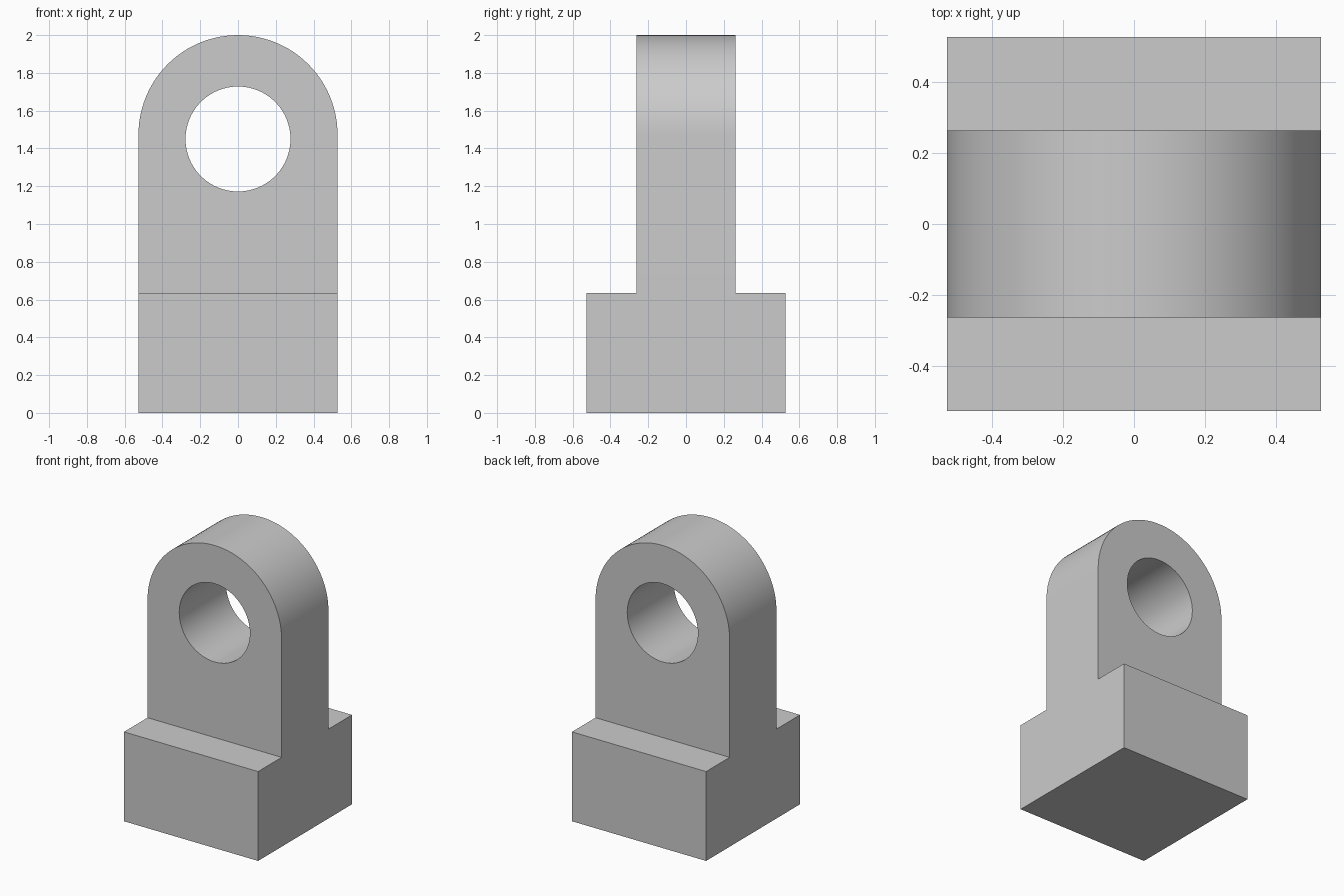
import bpy, bmesh, math
from mathutils import Vector

if "Cube" in bpy.data.objects:
    bpy.data.objects.remove(bpy.data.objects["Cube"])

W = 0.527            # half width
T = 0.263            # half thickness of the upright lug
BASE_H = 0.635
TOP = 2.0
HOLE_Z, HOLE_R = 1.45, 0.278


def prism(name, points, direction):
    """Extrude a closed 3D outline along a direction vector into a solid."""
    bm = bmesh.new()
    face = bm.faces.new([bm.verts.new(p) for p in points])
    ext = bmesh.ops.extrude_face_region(bm, geom=[face])
    verts = [g for g in ext["geom"] if isinstance(g, bmesh.types.BMVert)]
    bmesh.ops.translate(bm, verts=verts, vec=Vector(direction))
    bmesh.ops.recalc_face_normals(bm, faces=bm.faces)
    mesh = bpy.data.meshes.new(name)
    bm.to_mesh(mesh)
    bm.free()
    obj = bpy.data.objects.new(name, mesh)
    bpy.context.collection.objects.link(obj)
    return obj


def arc(radius, z, start, end, steps):
    """Arc points in the front plane, just ahead of the part."""
    angles = [start + (end - start) * i / steps for i in range(steps + 1)]
    return [(radius * math.cos(a), -1, z + radius * math.sin(a)) for a in angles]


def cut(obj, cutter, operation):
    mod = obj.modifiers.new(operation.lower(), 'BOOLEAN')
    mod.operation = operation
    mod.solver = 'EXACT'
    mod.object = cutter
    bpy.context.view_layer.objects.active = obj
    bpy.ops.object.modifier_apply(modifier=mod.name)
    bpy.data.objects.remove(cutter)


# Stepped side profile: wide base block with the thinner upright lug
side = [(W, 0), (W, BASE_H), (T, BASE_H), (T, 2.2)]
side += [(-y, z) for y, z in reversed(side)]
bracket = prism("lug_bracket", [(-0.8, y, z) for y, z in side], (1.6, 0, 0))

# Front silhouette with the rounded top
front = [(-W, -1, -0.2), (W, -1, -0.2)] + arc(W, TOP - W, 0, math.pi, 48)
cut(bracket, prism("arch_cutter", front, (0, 2, 0)), 'INTERSECT')

# Through hole
hole = arc(HOLE_R, HOLE_Z, 0, math.tau, 64)[:-1]
cut(bracket, prism("hole_cutter", hole, (0, 2, 0)), 'DIFFERENCE')

# Smooth curved walls, crisp edges
bpy.ops.object.select_all(action='DESELECT')
bracket.select_set(True)
bpy.context.view_layer.objects.active = bracket
bpy.ops.object.shade_smooth_by_angle(angle=math.radians(30))
